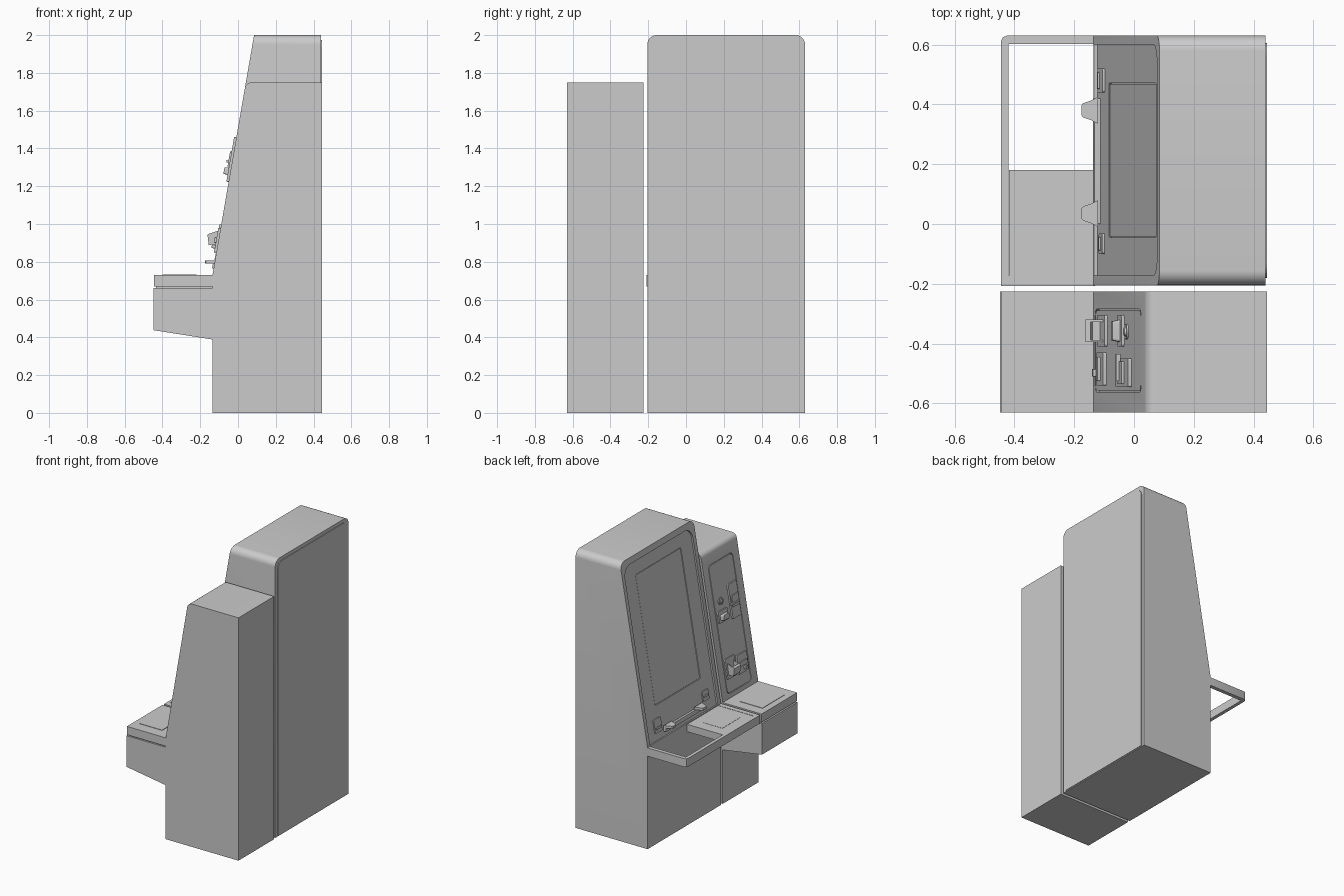
import bpy, bmesh, math
from mathutils import Matrix, Vector

if "Cube" in bpy.data.objects:
    bpy.data.objects.remove(bpy.data.objects["Cube"])

# Frame of the sloping front: u = up the slope, v = world y, n = outward
FOOT, HEAD = Vector((-0.135, 0, 0.73)), Vector((0.085, 0, 2.0))
U = (HEAD - FOOT).normalized()
V = Vector((0, 1, 0))
N = U.cross(V).normalized()
if N.x > 0:
    N = -N
SLOPE = Matrix((
    (U.x, V.x, N.x, FOOT.x),
    (U.y, V.y, N.y, FOOT.y),
    (U.z, V.z, N.z, FOOT.z),
    (0, 0, 0, 1)))
XZ = Matrix(((1, 0, 0, 0), (0, 0, 1, 0), (0, 1, 0, 0), (0, 0, 0, 1)))  # profile x,z; depth y
XY = Matrix.Identity(4)


def prism(name, pts, a, b, frame, taper=1.0, bevel=None, radius=0.0, segs=8):
    """Extrude a 2D outline from depth a to b in the given frame."""
    cx = sum(p[0] for p in pts) / len(pts)
    cy = sum(p[1] for p in pts) / len(pts)
    bm = bmesh.new()
    lo = [bm.verts.new(frame @ Vector((x, y, a))) for x, y in pts]
    hi = [bm.verts.new(frame @ Vector((cx + (x - cx) * taper, cy + (y - cy) * taper, b)))
          for x, y in pts]
    bm.faces.new(lo[::-1])
    bm.faces.new(hi)
    for i in range(len(pts)):
        j = (i + 1) % len(pts)
        bm.faces.new((lo[i], lo[j], hi[j], hi[i]))
    bmesh.ops.recalc_face_normals(bm, faces=bm.faces)
    if bevel:
        bmesh.ops.bevel(bm, geom=[e for e in bm.edges if bevel(e)], offset=radius,
                        segments=segs, profile=0.5, affect='EDGES')
    me = bpy.data.meshes.new(name)
    bm.to_mesh(me)
    bm.free()
    ob = bpy.data.objects.new(name, me)
    bpy.context.collection.objects.link(ob)
    return ob


def rounded(u0, u1, v0, v1, r_low=0.0, r_high=0.0, segs=8):
    """Rectangle outline with separate radii at its low-u and high-u corners."""
    out = []
    for u, v, du, dv, r, start in ((u1, v1, -1, -1, r_high, 0), (u0, v1, 1, -1, r_low, 90),
                                   (u0, v0, 1, 1, r_low, 180), (u1, v0, -1, 1, r_high, 270)):
        if r == 0:
            out.append((u, v))
            continue
        for i in range(segs + 1):
            t = math.radians(start + 90 * i / segs)
            out.append((u + du * r + r * math.cos(t), v + dv * r + r * math.sin(t)))
    return out


def slab(name, u0, u1, v0, v1, n0, n1, r=0.0, taper=1.0):
    return prism(name, rounded(u0, u1, v0, v1, r, r), n0, n1, SLOPE, taper)


def disc(name, u, v, r, n0, n1, taper=1.0):
    return prism(name, [(u + r * math.cos(i * math.tau / 24), v + r * math.sin(i * math.tau / 24))
                        for i in range(24)], n0, n1, SLOPE, taper)


def cut(ob, cutter):
    m = ob.modifiers.new("pocket", 'BOOLEAN')
    m.object, m.solver = cutter, 'EXACT'
    bpy.context.view_layer.objects.active = ob
    bpy.ops.object.modifier_apply(modifier=m.name)
    bpy.data.objects.remove(cutter)


def box(name, x0, x1, y0, y1, z0, z1):
    return prism(name, rounded(x0, x1, y0, y1), z0, z1, XY)


# Main cabinet with rounded top sides
def top_side(e):
    a, b = (v.co for v in e.verts)
    return min(a.z, b.z) > 1.99 and abs(a.y - b.y) < 1e-4


main = prism("main_cabinet", [(-0.135, 0), (0.44, 0), (0.44, 2), (0.085, 2), (-0.135, 0.73)],
             -0.205, 0.63, XZ, bevel=top_side, radius=0.05)
# Recessed front face and screen pocket
cut(main, prism("face_cutter", rounded(0.004, 1.245, -0.172, 0.60, 0, 0.075), -0.012, 0.05, SLOPE))
cut(main, slab("screen_cutter", 0.234, 1.15, -0.045, 0.472, -0.02, 0.04, 0.008))
slab("screen", 0.238, 1.146, -0.041, 0.468, -0.025, -0.014, 0.006)
# Rear door
prism("main_rear_door", [(y, z) for z, y in rounded(0.006, 1.975, -0.18, 0.605, 0.005, 0.05)],
      0.435, 0.445, Matrix(((0, 0, 1, 0), (1, 0, 0, 0), (0, 1, 0, 0), (0, 0, 0, 1))))

# Bill bar with a pull tab at each end, and the two small slots
slab("bill_bar", 0.035, 0.062, 0.0, 0.42, -0.014, 0.008, 0.004)
for i, y in enumerate((0.035, 0.38)):
    prism(f"bill_tab_{i + 1}", [(-0.12, y - 0.045), (-0.12, y + 0.045), (-0.145, y + 0.032),
                                (-0.17, y + 0.024), (-0.176, y + 0.016), (-0.176, y - 0.016),
                                (-0.17, y - 0.024), (-0.145, y - 0.032)], 0.79, 0.808, XY)
for name, u0, u1, v0, v1 in (("reader_left", 0.055, 0.15, 0.44, 0.52),
                             ("reader_right", 0.075, 0.145, -0.10, -0.032)):
    slab(name, u0, u1, v0, v1, -0.015, -0.004, 0.008)
    slab(name + "_mouth", u0 + 0.025, u0 + 0.04, v0 + 0.012, v1 - 0.012, -0.01, 0.003, 0.003)

# Open shelf frame and scanner plate
prism("shelf_frame", [(-0.13, 0.63), (-0.425, 0.63), (-0.439, 0.624), (-0.445, 0.61),
                      (-0.445, -0.208), (-0.13, -0.208), (-0.13, -0.172), (-0.42, -0.172),
                      (-0.42, 0.602), (-0.13, 0.602)], 0.67, 0.73, XY)
box("scanner_plate", -0.418, -0.13, -0.172, 0.18, 0.675, 0.728)
box("scanner_window", -0.36, -0.2, -0.10, 0.10, 0.725, 0.7295)

# Side cabinet with rounded top front edge
def top_front(e):
    a, b = (v.co for v in e.verts)
    return min(a.z, b.z) > 1.74 and abs(a.y - b.y) > 0.1 and max(a.x, b.x) < 0.1


side = prism("side_cabinet", [(-0.135, 0), (0.445, 0), (0.445, 1.75), (0.0417, 1.75),
                              (-0.135, 0.73)], -0.63, -0.225, XZ,
             bevel=top_front, radius=0.03)
# Shallow groove round the service door
cut(side, slab("door_cutter", 0.03, 0.93, -0.562, -0.285, -0.01, 0.02, 0.03))
slab("service_door", 0.035, 0.925, -0.557, -0.290, -0.012, 0.0, 0.026)

# Counter over a tapering pod
box("side_counter", -0.445, -0.13, -0.63, -0.225, 0.67, 0.73)
box("counter_mat", -0.40, -0.22, -0.55, -0.30, 0.725, 0.733)
box("counter_joint", -0.435, -0.13, -0.62, -0.235, 0.655, 0.675)
prism("counter_pod", [(-0.13, 0.388), (-0.13, 0.662), (-0.448, 0.662), (-0.448, 0.438)],
      -0.63, -0.225, XZ)

# Card reader, receipt outlet and call button on the service door
slab("card_plate", 0.50, 0.74, -0.545, -0.45, -0.002, 0.012, 0.006)
slab("card_slot", 0.58, 0.66, -0.535, -0.46, 0.01, 0.02, 0.004)
slab("card_lip", 0.60, 0.612, -0.525, -0.435, 0.015, 0.03)
slab("receipt_plate", 0.52, 0.60, -0.41, -0.305, -0.002, 0.01, 0.008)
slab("receipt_outlet", 0.535, 0.575, -0.395, -0.32, 0.005, 0.035, 0.008, 0.85)
disc("call_button_ring", 0.66, -0.36, 0.026, -0.002, 0.006)
disc("call_button", 0.66, -0.36, 0.017, 0.004, 0.012, 0.8)

# Coin tray and coin slot
slab("coin_plate", 0.13, 0.27, -0.41, -0.305, -0.002, 0.01, 0.008)
prism("coin_cup", [(-0.10, 0.88), (-0.155, 0.89), (-0.162, 0.945), (-0.145, 0.95), (-0.138, 0.915),
                   (-0.10, 0.915)], -0.395, -0.32, XZ)
for i, y in enumerate((-0.395, -0.327)):
    prism(f"coin_cup_wall_{i + 1}", [(-0.10, 0.88), (-0.155, 0.89), (-0.162, 0.945),
                                     (-0.105, 0.965), (-0.085, 0.965)], y, y + 0.007, XZ)
slab("coin_slot_plate", 0.12, 0.25, -0.54, -0.43, -0.002, 0.012, 0.006)
slab("coin_slot_hood", 0.17, 0.20, -0.525, -0.445, 0.01, 0.022, 0.004)
slab("coin_latch", 0.14, 0.16, -0.51, -0.485, 0.01, 0.03, 0.003)

# Smooth rounded parts, keep edges crisp
for ob in bpy.context.scene.objects:
    ob.select_set(True)
bpy.context.view_layer.objects.active = main
bpy.ops.object.shade_smooth_by_angle(angle=math.radians(30))
